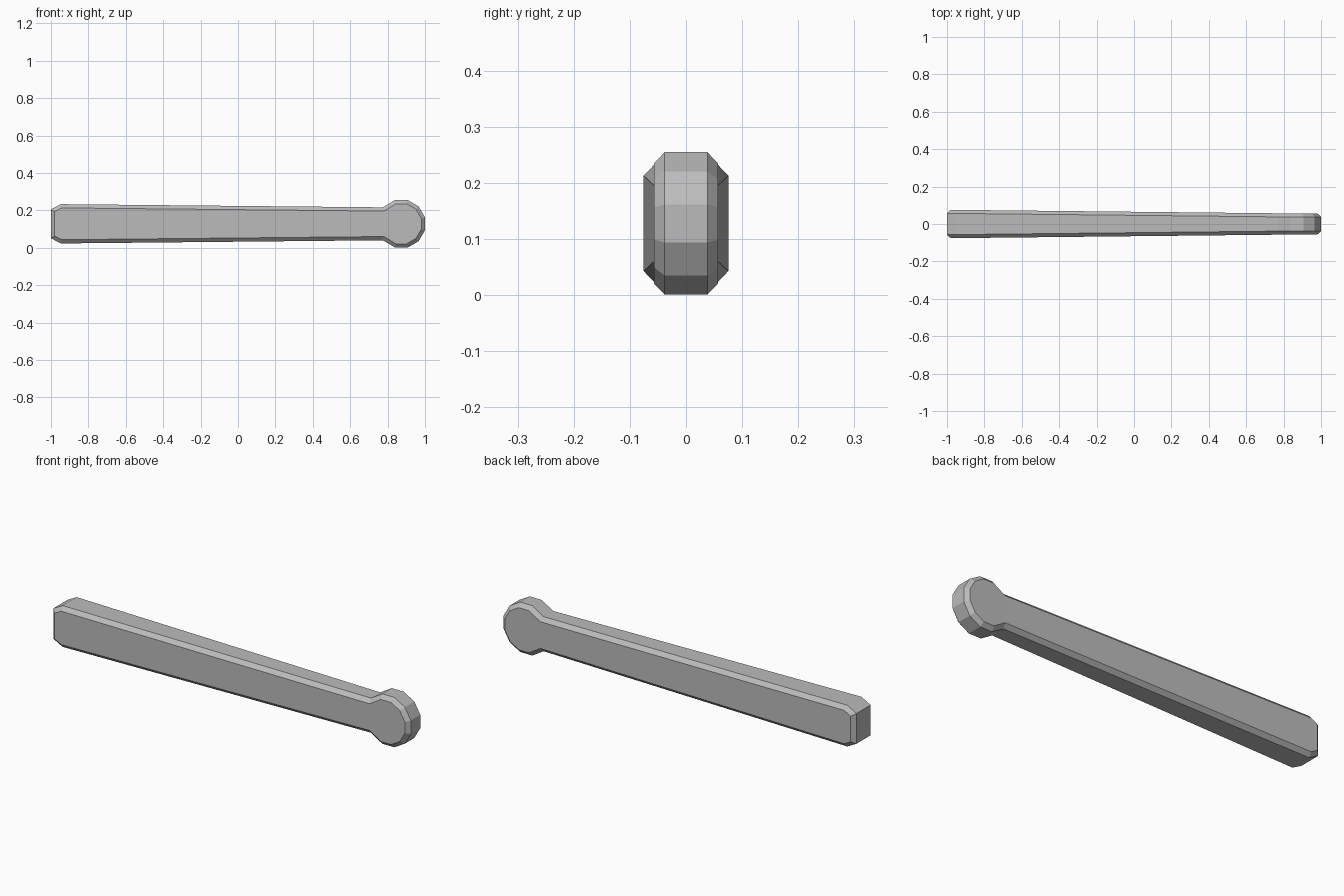
import bpy, bmesh
from math import cos, sin, radians
from mathutils import Vector

cube = bpy.data.objects.get("Cube")
if cube:
    bpy.data.objects.remove(cube, do_unlink=True)

MID_Z = 0.128       # height of the long axis
HEAD_X = 0.873      # centre of the round head
RADIUS = 0.1315
NECK_X = 0.775
CHAMFER = 0.02

mat = bpy.data.materials.new("plain grey")
mat.use_nodes = True
grey = (0.5, 0.5, 0.5, 1)
mat.diffuse_color = grey
mat.node_tree.nodes["Principled BSDF"].inputs["Base Color"].default_value = grey

# Side outline, counter-clockwise: neck, twelve-sided head, neck, cut-corner butt
head = [(HEAD_X + RADIUS * cos(radians(a)), RADIUS * sin(radians(a)))
        for a in range(-105, 106, 30)]
handle = [(NECK_X, 0.088), (-0.948, 0.105), (-1, 0.077)]
outline = ([(NECK_X, -0.088)] + head + handle
           + [(x, -z) for x, z in reversed(handle[1:])])
outline = [Vector(p) for p in outline]
count = len(outline)


def inset(i):
    """Move an outline corner inward by the chamfer width, mitred."""
    p = outline[i]
    before = (p - outline[i - 1]).normalized()
    after = (outline[(i + 1) % count] - p).normalized()
    n1 = Vector((-before.y, before.x))
    n2 = Vector((-after.y, after.x))
    return p + (n1 + n2) * CHAMFER / (1 + n1.dot(n2))


def half_width(x):
    """Handle narrows towards the neck; the head keeps one thickness."""
    t = min(1, max(0, (x + 1) / (NECK_X + 1)))
    return 0.076 + (0.057 - 0.076) * t


# Four rings across the width: front face, front rim, back rim, back face
bm = bmesh.new()
rings = []
for side, is_face in ((-1, True), (-1, False), (1, False), (1, True)):
    ring = []
    for i, p in enumerate(outline):
        q = inset(i) if is_face else p
        y = half_width(q.x) - (0 if is_face else 0.019)
        ring.append(bm.verts.new((q.x, side * y, q.y + MID_Z)))
    rings.append(ring)

for a, b in zip(rings, rings[1:]):
    for i in range(count):
        j = (i + 1) % count
        bm.faces.new((a[i], a[j], b[j], b[i]))

# Flat faces, split at the neck into head and handle
neck = len(head) + 1
for ring in (rings[0], rings[-1]):
    bm.faces.new(ring[:neck + 1])
    bm.faces.new(ring[neck:] + ring[:1])

bmesh.ops.recalc_face_normals(bm, faces=bm.faces)
mesh = bpy.data.meshes.new("round_headed_bar")
bm.to_mesh(mesh)
bm.free()
mesh.materials.append(mat)
bar = bpy.data.objects.new("round_headed_bar", mesh)
bpy.context.collection.objects.link(bar)
